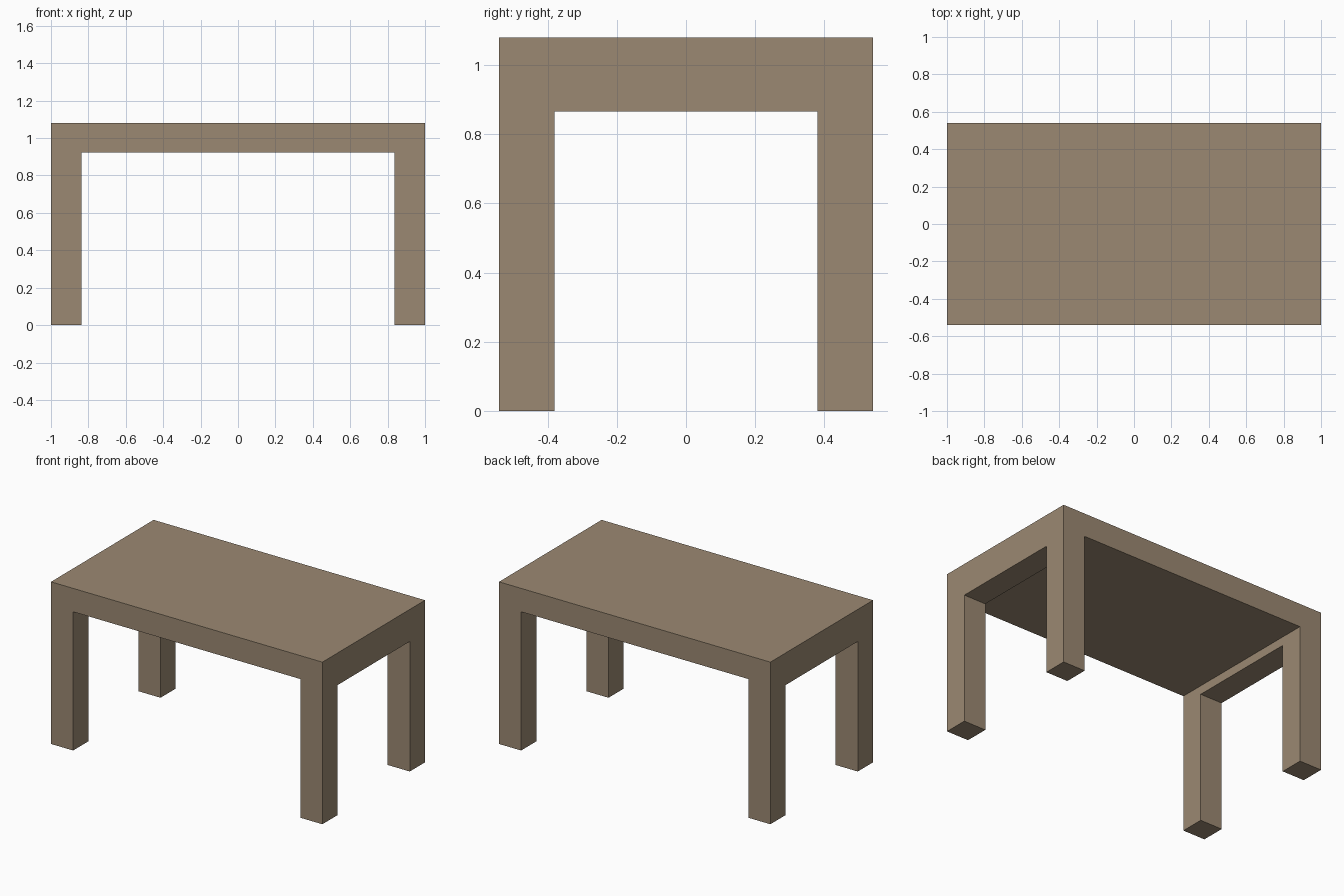
import bpy

if "Cube" in bpy.data.objects:
    bpy.data.objects.remove(bpy.data.objects["Cube"])

# Main dimensions
HX, HY, TOP = 1.0, 0.54, 1.08      # half length, half depth, height
GAP_X, GAP_Y = 0.837, 0.38         # half distances between the legs
SLAB_Z, RAIL_Z = 0.924, 0.866      # underside of the slab and of the end rails


def box(name, hx, hy, z0, z1):
    """Box centred on x and y, spanning z0 to z1."""
    bpy.ops.mesh.primitive_cube_add(size=1)
    ob = bpy.context.object
    ob.name = name
    for v in ob.data.vertices:
        v.co.x *= 2 * hx
        v.co.y *= 2 * hy
        v.co.z = z1 if v.co.z > 0 else z0
    return ob


# Table: one solid block carved into slab, end rails and four legs
table = box("table", HX, HY, 0, TOP)

# Wide tunnel front to back, lower tunnel side to side under the end rails
cutters = [box("long_side_opening", GAP_X, HY + 0.2, -0.2, SLAB_Z),
           box("end_opening", HX + 0.2, GAP_Y, -0.3, RAIL_Z)]
for c in cutters:
    c.hide_render = True
    mod = table.modifiers.new(c.name, 'BOOLEAN')
    mod.operation = 'DIFFERENCE'
    mod.solver = 'EXACT'
    mod.object = c

# Bake the cuts, then drop the cutters
bpy.context.view_layer.objects.active = table
for c in cutters:
    bpy.ops.object.modifier_apply(modifier=c.name)
for c in cutters:
    bpy.data.objects.remove(c)

# Brown wood
wood = bpy.data.materials.new("wood")
wood.diffuse_color = (0.33, 0.25, 0.17, 1)
wood.use_nodes = True
wood.node_tree.nodes["Principled BSDF"].inputs["Base Color"].default_value = wood.diffuse_color
table.data.materials.clear()
table.data.materials.append(wood)
